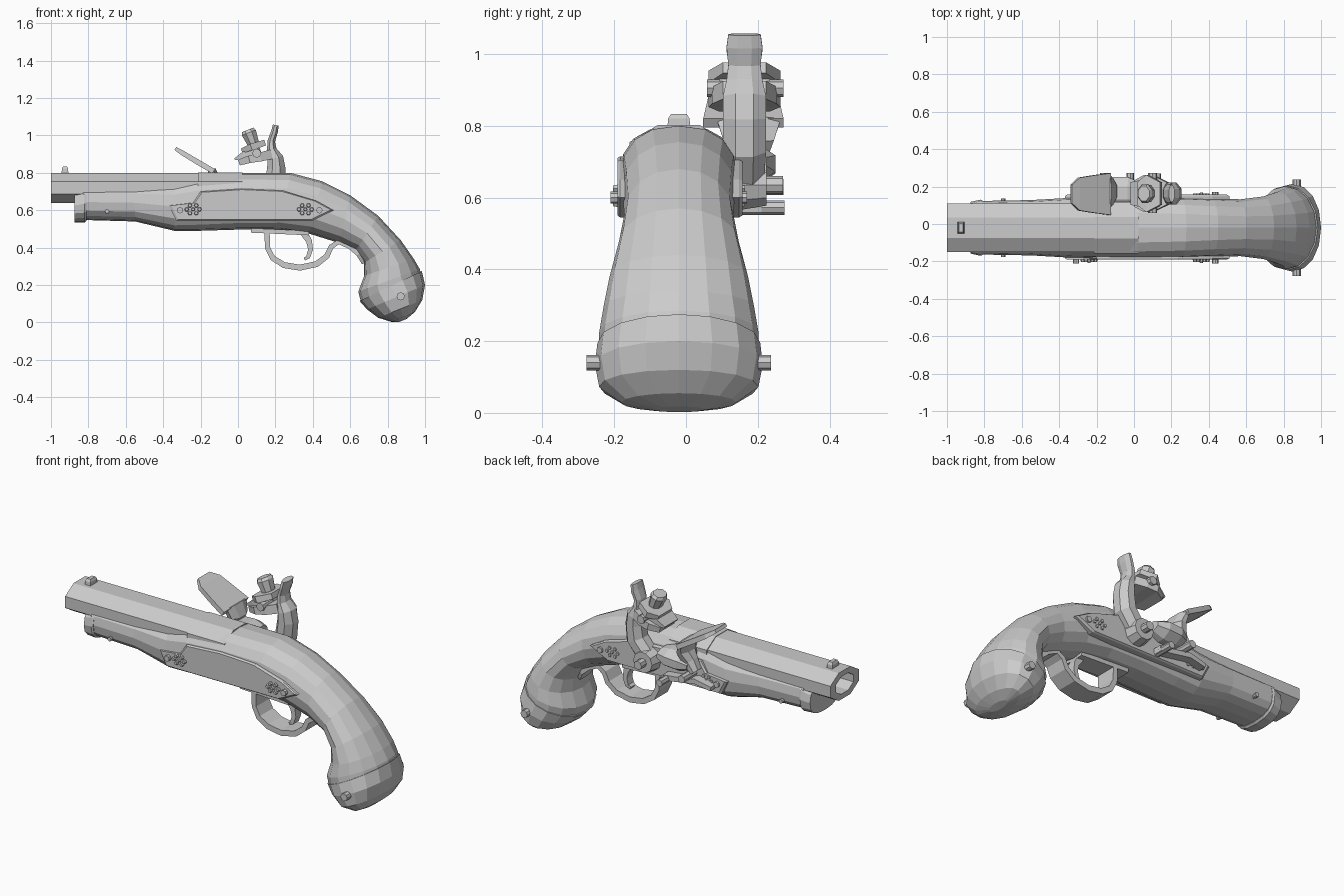
import bpy, bmesh, math
from mathutils import Vector

YC = -0.02   # centre plane of barrel and stock


def skin(name, rings):
    """Join equal-length rings into a closed flat-shaded solid."""
    bm = bmesh.new()
    vs = [[bm.verts.new(p) for p in r] for r in rings]
    n = len(rings[0])
    for a, b in zip(vs, vs[1:]):
        for i in range(n):
            j = (i + 1) % n
            bm.faces.new((a[i], a[j], b[j], b[i]))
    bm.faces.new(vs[0][::-1])
    bm.faces.new(vs[-1])
    bmesh.ops.recalc_face_normals(bm, faces=bm.faces)
    me = bpy.data.meshes.new(name)
    bm.to_mesh(me)
    bm.free()
    ob = bpy.data.objects.new(name, me)
    bpy.context.collection.objects.link(ob)
    return ob


def ring(top, bot, hw, yc=YC, n=16, e=2.0):
    """Superellipse ring between two (x, z) points, half-width hw in y."""
    t, b = Vector(top), Vector(bot)
    c, d = (t + b) / 2, (t - b) / 2
    off, k = (math.pi / n, 1 / math.cos(math.pi / n)) if n in (4, 8) else (0, 1)
    out = []
    for i in range(n):
        a = off + 2 * math.pi * i / n
        u, v = [k * math.copysign(abs(f) ** (2 / e), f) for f in (math.cos(a), math.sin(a))]
        p = c + d * u
        out.append((p.x, yc + hw * v, p.y))
    return out


def loft(name, sections, **kw):
    return skin(name, [ring((tx, tz), (bx, bz), hw, e=e, **kw)
                       for tx, tz, bx, bz, hw, e in sections])


def sweep(name, pts, yc=YC, n=4):
    """Bar along an xz path; each point is x, z, half thickness, half y-width."""
    rings = []
    for i, (x, z, h, w) in enumerate(pts):
        p, q = pts[max(i - 1, 0)], pts[min(i + 1, len(pts) - 1)]
        d = Vector((q[0] - p[0], q[1] - p[1])).normalized()
        s = Vector((-d.y, d.x)) * h
        rings.append(ring((x + s.x, z + s.y), (x - s.x, z - s.y), w, yc, n))
    return skin(name, rings)


def peg(name, x, z, y0, y1, r, n=8, r1=None):
    circ = [(math.cos(2 * math.pi * i / n), math.sin(2 * math.pi * i / n)) for i in range(n)]
    return skin(name, [[(x + c * q, y, z + s * q) for c, s in circ]
                       for y, q in ((y0, r), (y1, r1 or r))])


def plate(name, pts, y0, y1, y2, inset):
    """Flat plate in xz with a bevelled outer face at y2."""
    cx = sum(p[0] for p in pts) / len(pts)
    cz = sum(p[1] for p in pts) / len(pts)
    small = [(cx + (x - cx) * (1 - inset), cz + (z - cz) * (1 - inset * 2)) for x, z in pts]
    return skin(name, [[(x, y, z) for x, z in o] for y, o in ((y0, pts), (y1, pts), (y2, small))])


# Octagonal barrel with open bore, breech, and front sight
def oct_ring(x, hy, hz):
    return ring2(x, hy, hz, 0.72)


def ring2(x, hy, hz, zc):
    return ring((x, zc + hz), (x, zc - hz), hy, n=8)


skin("barrel", [oct_ring(0.0, .13, .08), oct_ring(-1, .13, .08),
                oct_ring(-1, .08, .05), oct_ring(-.6, .08, .05)])
skin("breech", [oct_ring(-.215, .138, .083), oct_ring(.025, .138, .083)])
sweep("front_sight", [(-.925, .79, .018, .032), (-.925, .82, .017, .03), (-.925, .833, .011, .022)])

# Stock: fore-end, lock area and curved grip
loft("stock", [
    (-.83, .74, -.83, .548, .143, 2.6),
    (-.55, .74, -.55, .54, .148, 2.6),
    (-.34, .75, -.34, .49, .16, 2.7),
    (-.21, .78, -.21, .49, .163, 2.7),
    (.02, .80, .02, .497, .165, 2.6),
    (.28, .80, .22, .495, .163, 2.4),
    (.45, .755, .38, .475, .157, 2.2),
    (.60, .68, .54, .425, .152, 2.1),
    (.75, .57, .63, .385, .167, 2),
    (.87, .44, .675, .32, .193, 2),
    (.94, .34, .675, .25, .21, 2),
    (.972, .285, .643, .165, .222, 2),
    (.977, .265, .66, .10, .222, 2)])
loft("nose_cap", [(-.875, .715, -.875, .535, .138, 2.5),
                  (-.82, .735, -.82, .535, .15, 2.6),
                  (-.81, .735, -.81, .545, .146, 2.6)])
loft("butt_cap", [
    (.983, .275, .65, .115, .227, 2),
    (1.0, .20, .69, .07, .234, 2.1),
    (.985, .12, .75, .025, .222, 2.1),
    (.945, .055, .82, .003, .16, 2),
    (.90, .018, .86, .002, .07, 2)])

# Side plate and lock plate share one outline
outline = [(-.37, .625), (-.33, .545), (.40, .545), (.51, .60), (.42, .65),
           (.24, .705), (.02, .715), (-.2, .70), (-.24, .64)]
plate("side_plate", outline, -.12, -.184, -.191, .03)
plate("lock_plate", outline, .08, .148, .158, .03)

# Pegs, screws and rosettes on both sides
for s, side in ((-1, "left"), (1, "right")):
    def Y(d):
        return YC + s * d
    peg("butt_peg_" + side, .87, .14, Y(.18), Y(.257), .022)
    peg("fore_pin_" + side, -.70, .595, Y(.12), Y(.156), .012)
    for i, (px, rx) in enumerate(((-.31, -.24), (.435, .36))):
        peg(f"plate_screw_{side}_{i}", px, .60, Y(.14), Y(.19), .017)
        peg(f"rosette_core_{side}_{i}", rx, .605, Y(.15), Y(.188), .014, 6, .008)
        for k in range(6):
            a = k * math.pi / 3
            peg(f"petal_{side}_{i}_{k}", rx + .034 * math.cos(a), .605 + .024 * math.sin(a),
                Y(.15), Y(.184), .017, 6, .009)

# Trigger guard and trigger
sweep("guard_plate", [(.07, .492, .012, .06), (.38, .478, .012, .06)])
w = .06
sweep("trigger_guard", [(.155, .49, .014, w), (.158, .40, .014, w), (.185, .345, .015, w),
                        (.245, .307, .016, w), (.33, .293, .016, w), (.42, .312, .016, w),
                        (.475, .355, .015, w), (.498, .405, .014, w), (.54, .432, .014, w),
                        (.60, .405, .014, w), (.645, .365, .013, w), (.67, .315, .008, .04)])
sweep("trigger", [(.345, .49, .02, .025), (.38, .435, .016, .025), (.388, .39, .013, .025),
                  (.375, .35, .011, .025), (.355, .338, .008, .02)])

# Cock: pivot disc, swan neck, jaws, flint and jaw screw
cy = .163
peg("cock_disc", .12, .635, .14, .225, .075, 10, .06)
peg("cock_screw", .12, .635, .2, .27, .025)
sweep("cock_neck", [(.09, .60, .04, .045), (.14, .665, .055, .055), (.195, .735, .055, .06),
                    (.205, .82, .05, .06), (.20, .88, .042, .06), (.18, .925, .026, .05),
                    (.178, .97, .02, .045), (.195, 1.02, .018, .05), (.202, 1.055, .016, .045)], cy, 8)
sweep("lower_jaw", [(.005, .855, .016, .07), (.06, .872, .02, .1), (.12, .885, .024, .09),
                    (.18, .90, .026, .06)], cy)
sweep("flint", [(-.018, .872, .005, .06), (.03, .893, .02, .07), (.11, .92, .02, .07)], cy)
sweep("upper_jaw", [(.02, .918, .013, .06), (.07, .937, .018, .1), (.145, .962, .016, .06)], cy)
sweep("jaw_screw", [(.115, .87, .022, .03), (.09, .935, .024, .035), (.08, .96, .032, .042),
                    (.058, 1.015, .04, .05), (.052, 1.03, .032, .04)], cy, 8)
peg("jaw_pin", .1, .905, .058, .272, .024)

# Frizzen with foot, flash pan and spring
fy = .16
sweep("frizzen", [(-.335, .93, .009, .05), (-.295, .905, .013, .088), (-.22, .86, .014, .1),
                  (-.13, .808, .014, .112)], fy)
sweep("frizzen_foot", [(-.14, .82, .02, .09), (-.125, .76, .035, .07), (-.15, .70, .04, .045),
                       (-.19, .65, .025, .04)], .175, 8)
sweep("flash_pan", [(-.16, .68, .03, .06), (-.11, .69, .055, .085), (-.03, .695, .055, .085),
                    (.03, .70, .03, .06)], .165, 8)
sweep("frizzen_spring", [(-.30, .585, .012, .03), (-.20, .605, .014, .035), (-.08, .585, .014, .035),
                         (.0, .575, .016, .035)], .175)
peg("frizzen_pivot", -.16, .63, .14, .272, .022)
peg("spring_screw", -.02, .572, .14, .274, .02)
